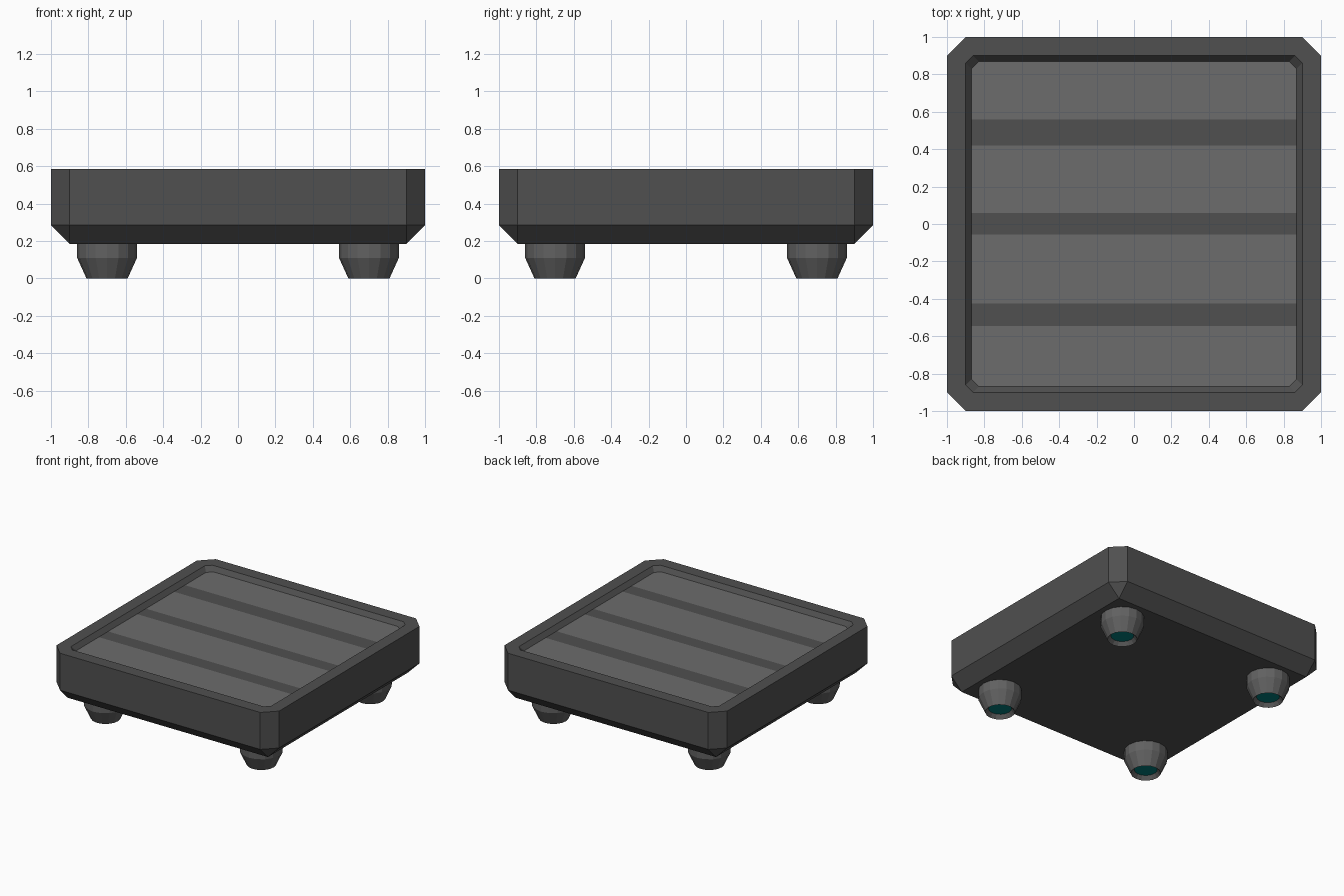
import bpy, bmesh, math

if "Cube" in bpy.data.objects:
    bpy.data.objects.remove(bpy.data.objects["Cube"])


def material(name, rgb):
    m = bpy.data.materials.new(name)
    m.diffuse_color = (*rgb, 1)
    m.use_nodes = True
    m.node_tree.nodes["Principled BSDF"].inputs["Base Color"].default_value = m.diffuse_color
    return m


DARK = material("dark_grey", (0.08, 0.08, 0.08))
LIGHT = material("light_grey", (0.15, 0.15, 0.15))
FOOT = material("foot_grey", (0.12, 0.12, 0.12))
TEAL = material("teal", (0.0, 0.2, 0.2))


def octagon(half, cut):
    a, b = half, half - cut
    return [(b, -a), (a, -b), (a, b), (b, a), (-b, a), (-a, b), (-a, -b), (-b, -a)]


def circle(r, n=16):
    return [(r * math.cos(2 * math.pi * i / n), r * math.sin(2 * math.pi * i / n))
            for i in range(n)]


def loft(sections):
    """Skin (outline, z) sections; returns the bmesh and its first and last caps."""
    bm = bmesh.new()
    rings = [[bm.verts.new((x, y, z)) for x, y in pts] for pts, z in sections]
    n = len(rings[0])
    for lo, hi in zip(rings, rings[1:]):
        for i in range(n):
            j = (i + 1) % n
            bm.faces.new((lo[i], lo[j], hi[j], hi[i]))
    first = bm.faces.new(rings[0][::-1])
    last = bm.faces.new(rings[-1])
    return bm, first, last


def to_mesh(bm, name, mats):
    me = bpy.data.meshes.new(name)
    for m in mats:
        me.materials.append(m)
    bm.to_mesh(me)
    bm.free()
    return me


def add(name, me, loc=(0, 0, 0)):
    ob = bpy.data.objects.new(name, me)
    ob.location = loc
    bpy.context.collection.objects.link(ob)
    return ob


# Tray body: bevelled base, straight sides, rim and shallow recess
bm, bottom, floor = loft([
    (octagon(0.90, 0.0), 0.185),
    (octagon(1.00, 0.1), 0.285),
    (octagon(1.00, 0.1), 0.585),
    (octagon(0.90, 0.04), 0.585),
    (octagon(0.87, 0.04), 0.55),
])

# Floor stripes: cut the recess floor into bands and colour the wide ones
floor.material_index = 1
for y in (-0.545, -0.425, -0.055, 0.06, 0.42, 0.56):
    bands = [f for f in bm.faces if f.material_index == 1]
    geom = bands + list({e for f in bands for e in f.edges}) \
        + list({v for f in bands for v in f.verts})
    bmesh.ops.bisect_plane(bm, geom=geom, plane_co=(0, y, 0), plane_no=(0, 1, 0))
for f in bm.faces:
    y = f.calc_center_bounds().y
    if any(lo < y < hi for lo, hi in ((-0.545, -0.425), (-0.055, 0.06), (0.42, 0.56))):
        if f.material_index == 1:
            f.material_index = 0
bmesh.ops.remove_doubles(bm, verts=bm.verts, dist=1e-4)
add("tray_body", to_mesh(bm, "tray_body", (DARK, LIGHT)))

# Feet: tapered, with a recessed teal disc underneath
bm, disc, top = loft([
    (circle(0.085), 0.03),
    (circle(0.11), 0.0),
    (circle(0.16), 0.11),
    (circle(0.16), 0.19),
])
disc.material_index = 1
foot = to_mesh(bm, "foot", (FOOT, TEAL))
for side, x in (("left", -0.7), ("right", 0.7)):
    for end, y in (("front", -0.7), ("back", 0.7)):
        add(f"{end}_{side}_foot", foot, (x, y, 0))
